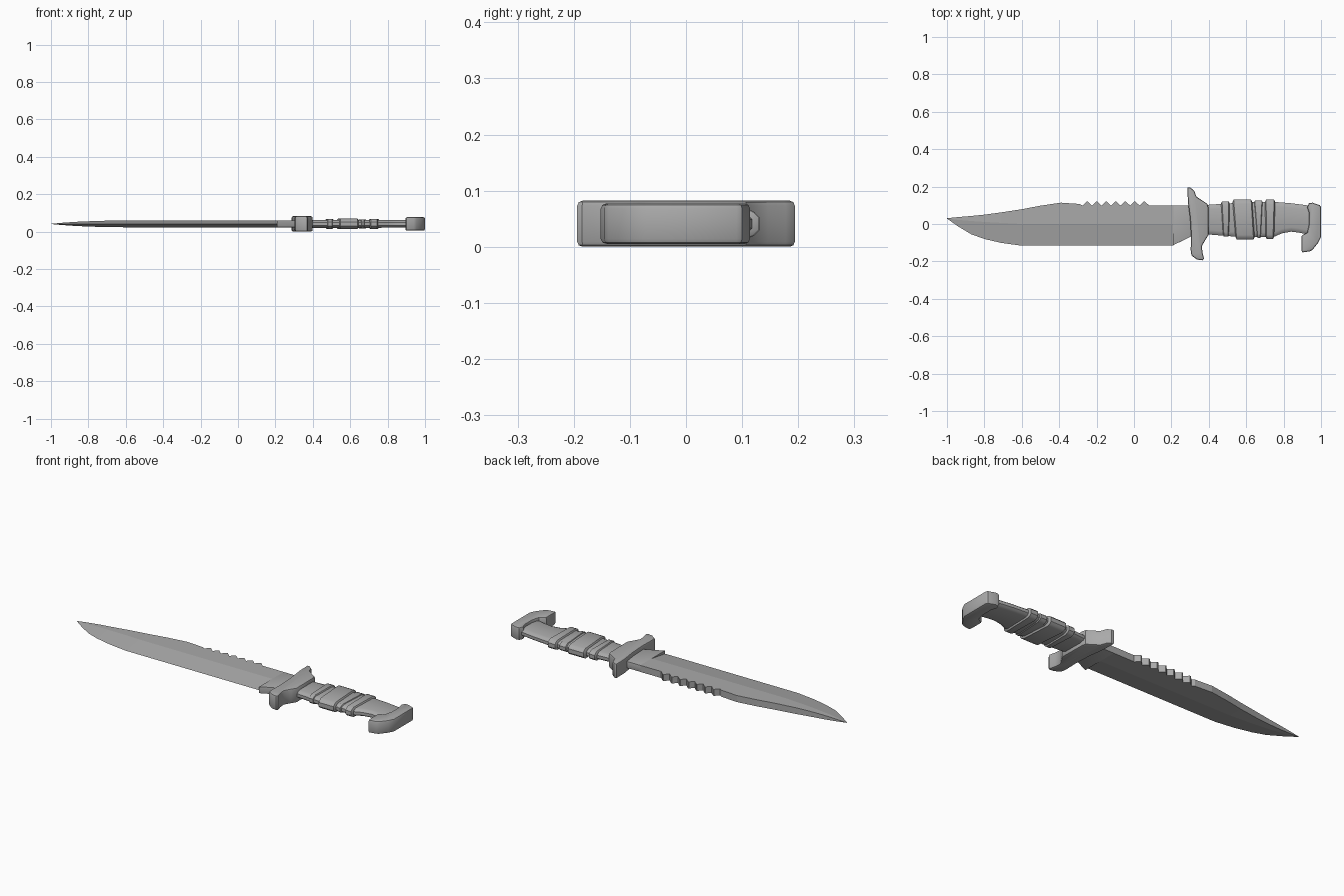
import bpy, bmesh, math

cube = bpy.data.objects.get("Cube")
if cube:
    bpy.data.objects.remove(cube)

MID = 0.041  # height of the knife's central plane

steel = bpy.data.materials.new("grey steel")
steel.use_nodes = True
GREY = (0.4, 0.4, 0.4, 1)
steel.diffuse_color = GREY
steel.node_tree.nodes["Principled BSDF"].inputs["Base Color"].default_value = GREY


def finish(name, bm, angle=None):
    bmesh.ops.recalc_face_normals(bm, faces=bm.faces)
    mesh = bpy.data.meshes.new(name)
    bm.to_mesh(mesh)
    bm.free()
    mesh.materials.append(steel)
    obj = bpy.data.objects.new(name, mesh)
    bpy.context.collection.objects.link(obj)
    if angle:
        bpy.ops.object.select_all(action='DESELECT')
        obj.select_set(True)
        bpy.context.view_layer.objects.active = obj
        bpy.ops.object.shade_smooth_by_angle(angle=math.radians(angle))
    return obj


def loft(name, sections, angle=None):
    """Skin a row of closed sections and cap both ends."""
    bm = bmesh.new()
    rings = [[bm.verts.new(p) for p in s] for s in sections]
    n = len(rings[0])
    for a, b in zip(rings, rings[1:]):
        for i in range(n):
            j = (i + 1) % n
            bm.faces.new((a[i], a[j], b[j], b[i]))
    bm.faces.new(rings[0])
    bm.faces.new(rings[-1])
    return finish(name, bm, angle)


def plate(name, outline, half, chamfer):
    """Extruded outline with chamfered rims."""
    bm = bmesh.new()
    base = bm.faces.new([bm.verts.new((x, y, MID - half)) for x, y in outline])
    top = bmesh.ops.extrude_face_region(bm, geom=[base])["geom"]
    for v in top:
        if isinstance(v, bmesh.types.BMVert):
            v.co.z = MID + half
    rims = [e for e in bm.edges if abs(e.verts[0].co.z - e.verts[1].co.z) < 1e-5]
    bmesh.ops.bevel(bm, geom=rims, offset=chamfer, segments=2, affect='EDGES', profile=0.5)
    return finish(name, bm, 35)


# Blade: flat spine side, ground to an edge on the front side
def blade_section(x, spine, ridge, edge, h):
    return [(x, spine, MID - h), (x, spine, MID + h), (x, ridge, MID + h),
            (x, edge, MID), (x, ridge, MID - h)]


stations = [(-1.0, 0.031, 0.03, 0.029, 0.0005), (-0.94, 0.037, 0.022, -0.013, 0.006),
            (-0.87, 0.043, 0.016, -0.055, 0.011), (-0.8, 0.05, 0.011, -0.08, 0.014),
            (-0.71, 0.062, 0.006, -0.101, 0.017), (-0.6, 0.079, 0, -0.116, 0.018),
            (-0.5, 0.098, 0, -0.116, 0.018), (-0.39, 0.114, 0, -0.116, 0.018),
            (-0.29, 0.107, 0, -0.116, 0.018)]
TEETH, FIRST, PITCH = 7, -0.275, 0.051
for i in range(TEETH):
    x = FIRST + i * PITCH
    for dx, y in ((0, 0.098), (0.021, 0.12), (0.027, 0.12)):
        stations.append((x + dx, y, 0, -0.116, 0.018))
stations += [(FIRST + TEETH * PITCH, 0.098, 0, -0.116, 0.018),
             (0.21, 0.099, 0, -0.116, 0.018)]
loft("blade", [blade_section(*s) for s in stations])

# Unsharpened block between edge and guard
plate("blade_heel", [(0.208, 0.099), (0.32, 0.099), (0.32, -0.06), (0.208, -0.114)],
      0.018, 0.001)

# Cross guard and pommel
plate("guard", [(0.286, 0.194), (0.302, 0.194), (0.322, 0.178), (0.334, 0.146),
                (0.392, 0.108), (0.397, 0.09), (0.399, -0.058), (0.382, -0.085),
                (0.363, -0.118), (0.366, -0.15), (0.374, -0.185), (0.368, -0.194),
                (0.336, -0.19), (0.307, -0.168), (0.303, -0.14), (0.305, -0.06),
                (0.3, 0.03), (0.288, 0.12)], 0.041, 0.009)
plate("pommel", [(0.936, 0.112), (0.955, 0.114), (0.994, 0.1), (1.0, 0.09),
                 (1.0, -0.07), (0.985, -0.1), (0.955, -0.138), (0.94, -0.146),
                 (0.9, -0.152), (0.895, -0.14), (0.895, -0.065), (0.903, -0.058),
                 (0.926, -0.046), (0.936, 0.0), (0.936, 0.06), (0.926, 0.09)], 0.036, 0.009)


# Grip: rounded flat section, slant shifts the front side along x
def grip_section(x, top, low, h, slant=0):
    half = [(low, 0.4), (low + 0.009, 0.75), (low + 0.024, 1),
            (top - 0.024, 1), (top - 0.009, 0.75), (top, 0.4)]
    ring = [(y, k) for y, k in half] + [(y, -k) for y, k in reversed(half)]
    return [(x + slant * (top - y) / (top - low), y, MID + k * h) for y, k in ring]


core = [(0.39, 0.102, -0.055, 0.021), (0.47, 0.108, -0.062, 0.021),
        (0.6, 0.116, -0.072, 0.021), (0.75, 0.118, -0.068, 0.021),
        (0.79, 0.115, -0.05, 0.02), (0.84, 0.111, -0.041, 0.02),
        (0.88, 0.106, -0.046, 0.02), (0.96, 0.095, -0.062, 0.02)]
loft("grip_core", [grip_section(*s) for s in core], 40)

# Wrapped bands around the grip
bands = [(0.465, 0.512, 0.121, -0.068, 0.026, 0.01, -0.003),
         (0.527, 0.632, 0.131, -0.083, 0.028, 0.016, 0.013),
         (0.64, 0.69, 0.125, -0.076, 0.024, 0.016, -0.01),
         (0.7, 0.755, 0.13, -0.08, 0.027, 0.004, -0.006)]
for n, (x0, x1, top, low, h, s0, s1) in enumerate(bands):
    r = 0.006
    loft(f"grip_band_{n + 1}",
         [grip_section(x0, top - 2 * r, low + 2 * r, h - r, s0),
          grip_section(x0 + r, top, low, h, s0),
          grip_section(x1 - r, top, low, h, s1),
          grip_section(x1, top - 2 * r, low + 2 * r, h - r, s1)], 40)
